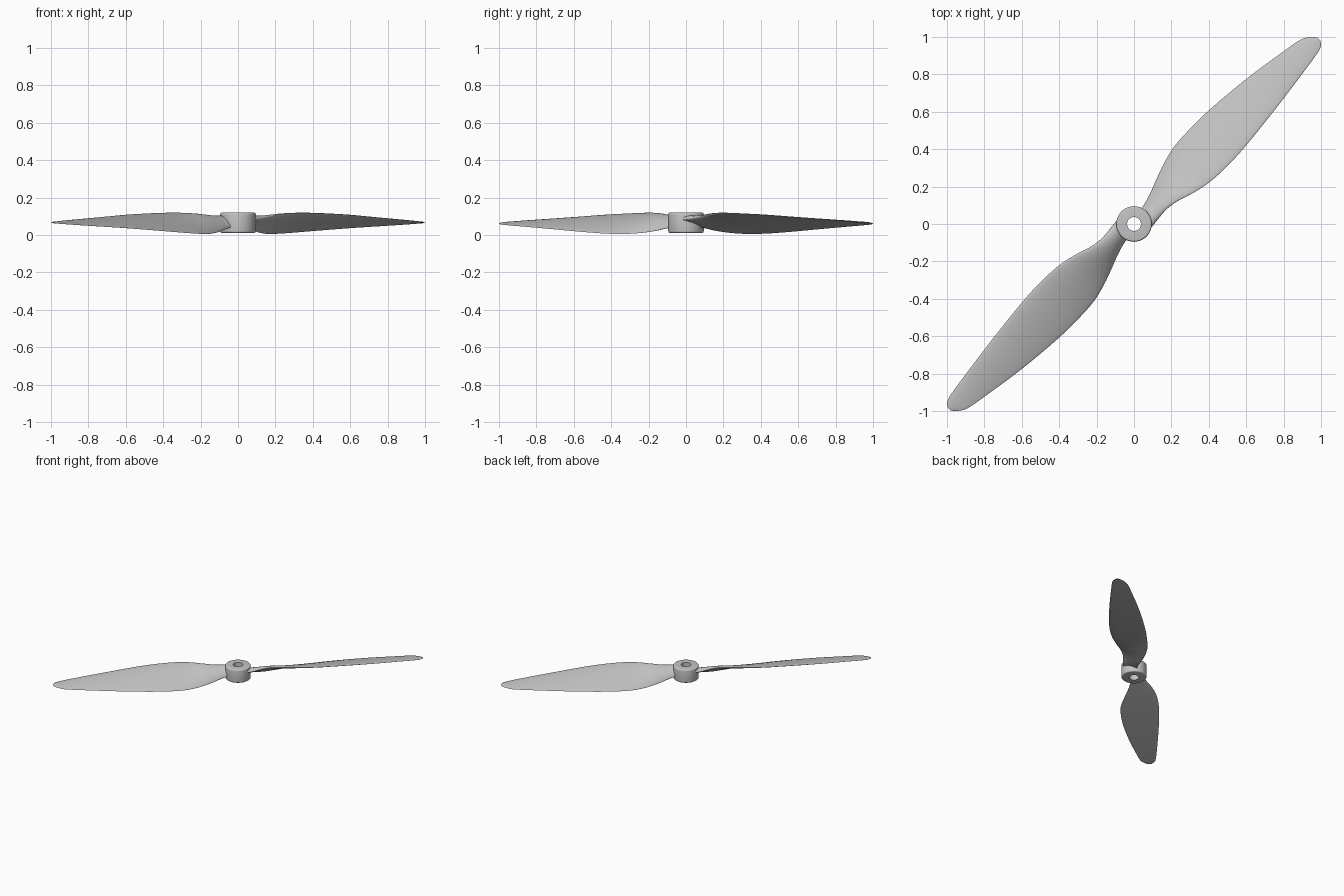
import bpy, bmesh
from math import pi, cos, sin, radians
from mathutils import Vector, Matrix

old = bpy.data.objects.get("Cube")
if old:
    bpy.data.objects.remove(old, do_unlink=True)

# Single plastic colour
GREY = (0.55, 0.55, 0.55, 1)
grey = bpy.data.materials.new("light grey plastic")
grey.use_nodes = True
grey.diffuse_color = GREY
grey.node_tree.nodes["Principled BSDF"].inputs["Base Color"].default_value = GREY


def finish(bm, name, sharp):
    """Turn a bmesh into a smooth-shaded object."""
    bmesh.ops.recalc_face_normals(bm, faces=bm.faces)
    mesh = bpy.data.meshes.new(name)
    bm.to_mesh(mesh)
    bm.free()
    mesh.materials.append(grey)
    obj = bpy.data.objects.new(name, mesh)
    bpy.context.collection.objects.link(obj)
    bpy.ops.object.select_all(action='DESELECT')
    obj.select_set(True)
    bpy.context.view_layer.objects.active = obj
    bpy.ops.object.shade_smooth_by_angle(angle=radians(sharp))
    return obj


# Blade stations: radius, low edge, high edge, low z, high z, thickness
STATIONS = [
    (.045, .03, -.08, .05, .088, .045),
    (.11, .035, -.072, .037, .093, .04),
    (.18, .056, -.067, .022, .103, .034),
    (.25, .083, -.078, .012, .112, .03),
    (.34, .115, -.106, .006, .117, .027),
    (.44, .14, -.127, .007, .117, .025),
    (.57, .148, -.134, .013, .113, .023),
    (.72, .146, -.127, .022, .107, .021),
    (.97, .124, -.1, .037, .092, .017),
    (1.22, .087, -.066, .05, .078, .012),
    (1.33, .066, -.049, .056, .071, .009),
    (1.375, .039, -.036, .06, .068, .007),
    (1.398, .013, -.013, .062, .066, .004),
]


def slope(i):
    """Tangent of every column with respect to radius."""
    a, b = STATIONS[max(i - 1, 0)], STATIONS[min(i + 1, len(STATIONS) - 1)]
    return [(q - p) / (b[0] - a[0]) for p, q in zip(a, b)]


def smooth_stations(steps):
    """Hermite interpolation between the stations."""
    for i in range(len(STATIONS) - 1):
        a, b, ma, mb = STATIONS[i], STATIONS[i + 1], slope(i), slope(i + 1)
        h = b[0] - a[0]
        for k in range(steps):
            f = k / steps
            w = f * f * (3 - 2 * f)
            yield [p * (1 - w) + q * w
                   + h * (f * (1 - f) ** 2 * m - f * f * (1 - f) * n)
                   for p, q, m, n in zip(a, b, ma, mb)]
    yield STATIONS[-1]


def section(bm, row, count=32):
    """Cambered aerofoil ring, thicker towards its high edge."""
    s, t_low, t_high, z_low, z_high, thick = row
    low, high = Vector((s, t_low, z_low)), Vector((s, t_high, z_high))
    half = (high - low) / 2
    up = Vector((1, 0, 0)).cross(-half).normalized()
    ring = []
    for k in range(count):
        a = 2 * pi * k / count
        u, v = cos(a), sin(a)
        body = thick * v * (0.85 + 0.25 * u) * (0.55 if v > 0 else 0.45)
        camber = 0.25 * thick * v * v
        ring.append(bm.verts.new((low + high) / 2 + half * u + up * (body + camber)))
    return ring


# Blade lofted through its sections
bm = bmesh.new()
rings = [section(bm, row) for row in smooth_stations(4)]
for r0, r1 in zip(rings, rings[1:]):
    for k in range(len(r0)):
        j = (k + 1) % len(r0)
        bm.faces.new((r0[k], r0[j], r1[j], r1[k]))
bm.faces.new(rings[0])
bm.faces.new(rings[-1])
right_blade = finish(bm, "blade_back_left", 60)
right_blade.rotation_euler.z = pi / 4

# Opposite blade, half a turn round
other = right_blade.copy()
other.name = "blade_front_right"
other.rotation_euler.z = pi / 4 + pi
bpy.context.collection.objects.link(other)

# Hub: ring with rounded rims around the shaft hole
HOLE, RIM, BOTTOM, TOP, EDGE = 0.037, 0.095, 0.011, 0.12, 0.01
profile = [(HOLE, BOTTOM)]
for cz, start in ((BOTTOM + EDGE, -pi / 2), (TOP - EDGE, 0)):
    for k in range(5):
        a = start + k * pi / 8
        profile.append((RIM - EDGE + EDGE * cos(a), cz + EDGE * sin(a)))
profile.append((HOLE, TOP))
bm = bmesh.new()
loop = [bm.verts.new((r, 0, z)) for r, z in profile]
edges = [bm.edges.new((loop[k - 1], loop[k])) for k in range(len(loop))]
bmesh.ops.spin(bm, geom=loop + edges, cent=(0, 0, 0), axis=(0, 0, 1),
               angle=2 * pi, steps=48, use_merge=True)
bmesh.ops.remove_doubles(bm, verts=bm.verts, dist=1e-5)
finish(bm, "hub", 35)
